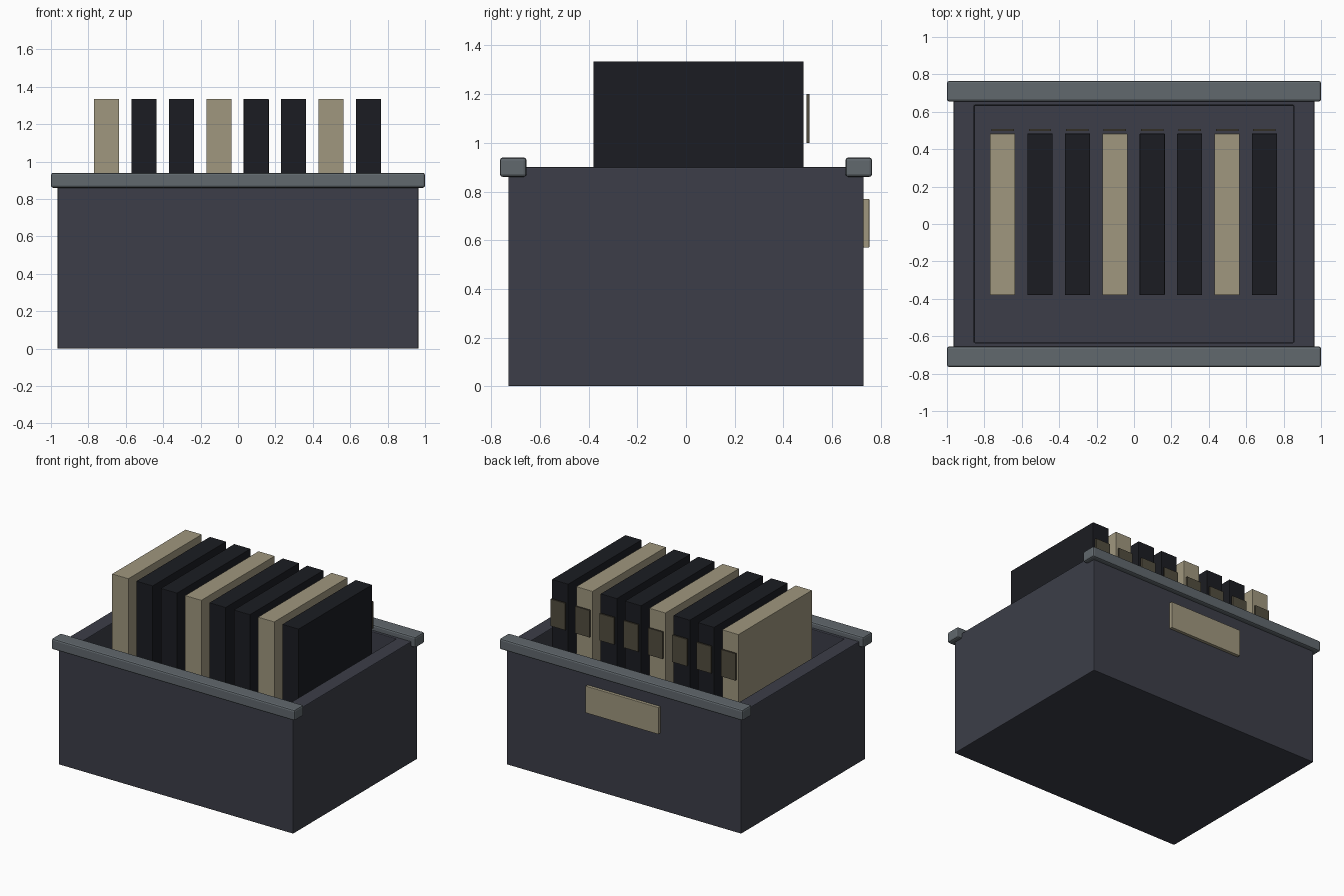
import bpy, bmesh

if "Cube" in bpy.data.objects:
    bpy.data.objects.remove(bpy.data.objects["Cube"])


def material(name, rgb):
    m = bpy.data.materials.new(name)
    m.diffuse_color = (*rgb, 1)
    m.use_nodes = True
    m.node_tree.nodes["Principled BSDF"].inputs["Base Color"].default_value = m.diffuse_color
    return m


SHELL = material("slate", (0.045, 0.048, 0.065))
RAIL = material("grey_trim", (0.12, 0.14, 0.155))
TAN = material("tan", (0.35, 0.31, 0.21))
BLACK = material("black", (0.011, 0.012, 0.016))
TAB = material("dark_tan", (0.085, 0.075, 0.05))


def finish(name, bm, mat, bevel):
    mesh = bpy.data.meshes.new(name)
    bm.to_mesh(mesh)
    bm.free()
    mesh.materials.append(mat)
    ob = bpy.data.objects.new(name, mesh)
    bpy.context.collection.objects.link(ob)
    if bevel:
        mod = ob.modifiers.new("edge_bevel", 'BEVEL')
        mod.width = bevel
        mod.segments = 2
    return ob


def cube(x, y, z):
    """bmesh cuboid from (min, max) ranges"""
    bm = bmesh.new()
    bmesh.ops.create_cube(bm, size=1)
    for v in bm.verts:
        v.co = [r[0] + (c + 0.5) * (r[1] - r[0]) for c, r in zip(v.co, (x, y, z))]
    return bm


def block(name, x, y, z, mat, bevel=0.0):
    return finish(name, cube(x, y, z), mat, bevel)


# Open bin: top face inset to the wall thickness, then pushed down to the floor
FLOOR = 0.1
bm = cube((-0.965, 0.965), (-0.73, 0.73), (0, 0.9))
bm.faces.ensure_lookup_table()
top = max(bm.faces, key=lambda f: f.calc_center_median().z)
bmesh.ops.inset_region(bm, faces=[top], thickness=0.1)
for v in top.verts:
    v.co.x = 0.855 if v.co.x > 0 else -0.855
    v.co.y = 0.635 if v.co.y > 0 else -0.635
well = bmesh.ops.extrude_discrete_faces(bm, faces=[top])["faces"][0]
for v in well.verts:
    v.co.z = FLOOR
finish("bin", bm, SHELL, 0.005)

# Rim rails along front and back
for name, s in (("front_rail", -1), ("back_rail", 1)):
    block(name, (-1, 1), sorted((s * 0.655, s * 0.765)), (0.86, 0.94), RAIL, 0.012)

# Label plate on the back
block("label_plate", (-0.3, 0.3), (0.728, 0.753), (0.57, 0.77), TAN, 0.003)

# Row of upright folders, every third one tan, each with a small tab behind
for i in range(8):
    cx = -0.7025 + 0.2 * i
    block(f"folder_{i + 1}", (cx - 0.067, cx + 0.067), (-0.38, 0.483),
          (FLOOR, 1.335), BLACK if i % 3 else TAN, 0.002)
    block(f"folder_tab_{i + 1}", (cx - 0.06, cx + 0.06), (0.496, 0.508),
          (1.0, 1.2), TAB)
